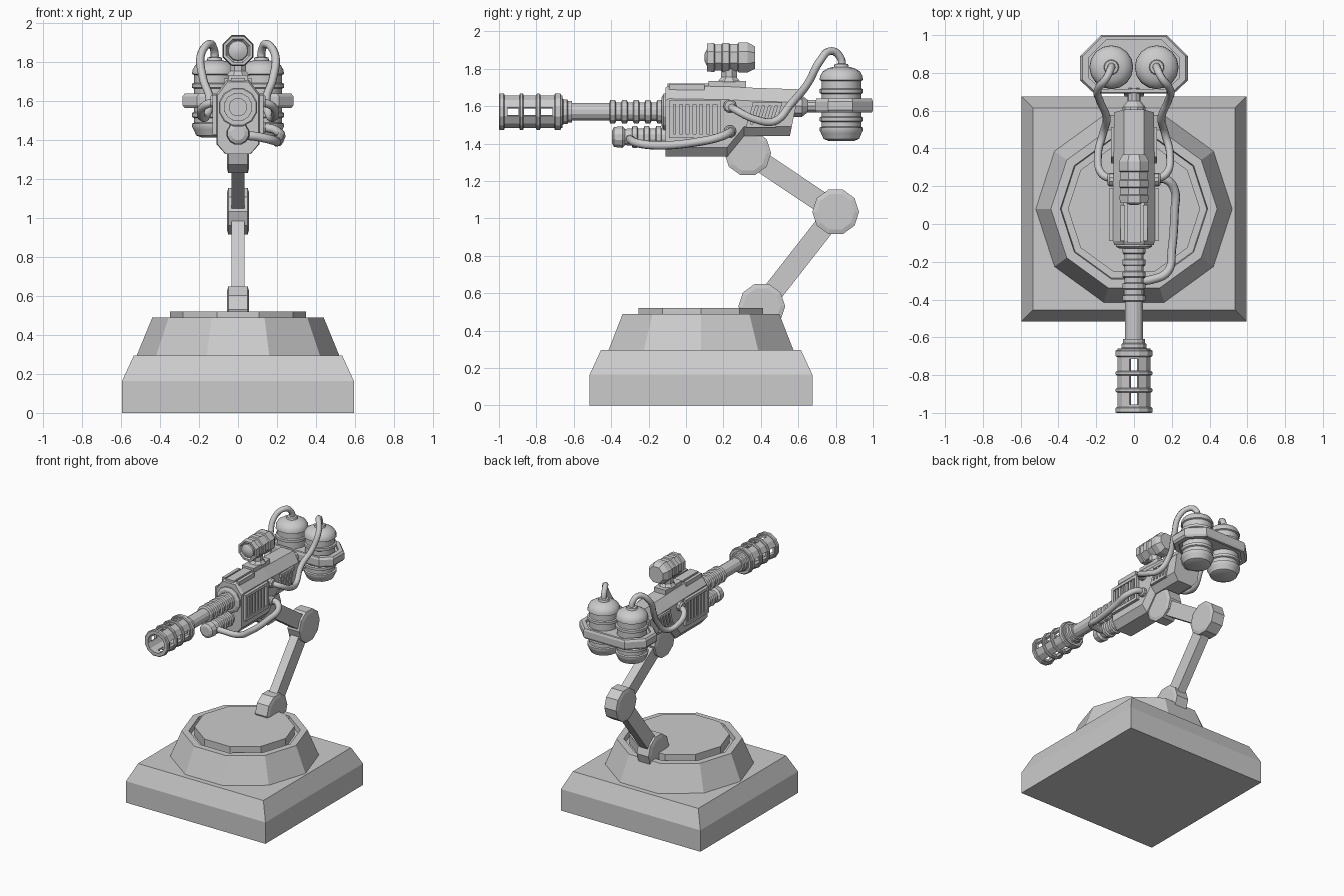
import bpy, bmesh, math
from mathutils import Vector

if "Cube" in bpy.data.objects:
    bpy.data.objects.remove(bpy.data.objects["Cube"])


def finish(name, bm, smooth=False):
    bmesh.ops.recalc_face_normals(bm, faces=bm.faces)
    me = bpy.data.meshes.new(name)
    bm.to_mesh(me)
    bm.free()
    ob = bpy.data.objects.new(name, me)
    bpy.context.collection.objects.link(ob)
    if smooth:
        bpy.ops.object.select_all(action='DESELECT')
        ob.select_set(True)
        bpy.context.view_layer.objects.active = ob
        bpy.ops.object.shade_smooth_by_angle(angle=math.radians(35))
    return ob


def loft(name, rings, cap=True, closed=False, smooth=False, skip=None):
    """Skin a list of equal-length point rings."""
    bm = bmesh.new()
    vs = [[bm.verts.new(p) for p in r] for r in rings]
    n = len(vs[0])
    for i in range(len(vs) if closed else len(vs) - 1):
        a, b = vs[i], vs[(i + 1) % len(vs)]
        for j in range(n):
            if not (skip and skip(i, j)):
                k = (j + 1) % n
                bm.faces.new((a[j], a[k], b[k], b[j]))
    if cap and not closed:
        bm.faces.new(vs[0])
        bm.faces.new(vs[-1])
    return finish(name, bm, smooth)


def lathe(name, profile, n, origin, axis, half=False, **kw):
    """Profile of (distance along axis, radius) turned about an axis."""
    rings = []
    for t, r in profile:
        ring = []
        for j in range(n):
            a = 2 * math.pi * (j + (0.5 if half else 0)) / n
            c, s = r * math.cos(a), r * math.sin(a)
            p = {'x': (t, c, s), 'y': (c, t, s), 'z': (c, s, t)}[axis]
            ring.append(Vector(origin) + Vector(p))
        rings.append(ring)
    return loft(name, rings, **kw)


def box(name, x, y, z, shear=0.0):
    """Box from ranges; shear slides the top along y."""
    def ring(zz, d):
        return [(x[0], y[0] + d, zz), (x[1], y[0] + d, zz), (x[1], y[1] + d, zz), (x[0], y[1] + d, zz)]
    return loft(name, [ring(z[0], 0), ring(z[1], shear)])


def hose(name, pts, r):
    cu = bpy.data.curves.new(name, 'CURVE')
    cu.dimensions = '3D'
    cu.bevel_depth, cu.bevel_resolution, cu.resolution_u = r, 2, 6
    cu.use_fill_caps = True
    sp = cu.splines.new('BEZIER')
    sp.bezier_points.add(len(pts) - 1)
    for b, p in zip(sp.bezier_points, pts):
        b.co = p
        b.handle_left_type = b.handle_right_type = 'AUTO'
    tmp = bpy.data.objects.new(name + "_path", cu)
    bpy.context.collection.objects.link(tmp)
    me = bpy.data.meshes.new_from_object(tmp.evaluated_get(bpy.context.evaluated_depsgraph_get()))
    bpy.data.objects.remove(tmp)
    for p in me.polygons:
        p.use_smooth = True
    bpy.context.collection.objects.link(bpy.data.objects.new(name, me))


# Base: bevelled square plinth and ten-sided turntable
CY = 0.08
def square(h, z):
    return [(-h, CY - h, z), (h, CY - h, z), (h, CY + h, z), (-h, CY + h, z)]
loft("plinth", [square(0.595, 0), square(0.595, 0.165), square(0.535, 0.295)])
lathe("turntable", [(0.29, 0.522), (0.49, 0.44), (0.49, 0.39), (0.45, 0.385), (0.45, 0.35), (0.52, 0.35)],
      10, (0, CY, 0), 'z')

# Arm: three pivot joints and two links
joints = [("base_joint", 0.405, 0.53), ("elbow_joint", 0.80, 1.035), ("gun_joint", 0.33, 1.35)]
for name, y, z in joints:
    lathe(name, [(-0.057, 0.10), (-0.05, 0.125), (0.05, 0.125), (0.057, 0.10)], 10, (0, y, z), 'x')
for i, name in enumerate(("lower_link", "upper_link")):
    a, b = Vector((0, *joints[i][1:])), Vector((0, *joints[i + 1][1:]))
    d = (b - a).normalized()
    side, wide = Vector((0.034, 0, 0)), Vector((0, -d.z, d.y)) * 0.055
    loft(name, [[p - side - wide, p + side - wide, p + side + wide, p - side + wide] for p in (a, b)])

# Gun body: octagonal section, stepped belly and raked back
def section(w, zb, zt, yb, yt):
    pts = [(-0.6 * w, zb), (0.6 * w, zb), (w, zb + 0.05), (w, zt - 0.07),
           (0.5 * w, zt), (-0.5 * w, zt), (-w, zt - 0.07), (-w, zb + 0.05)]
    return [(x, yb + (yt - yb) * (z - zb) / (zt - zb), z) for x, z in pts]
loft("gun_body", [section(0.105, 1.33, 1.70, -0.11, -0.11), section(0.11, 1.33, 1.71, -0.09, -0.09),
                  section(0.11, 1.33, 1.705, 0.22, 0.22), section(0.108, 1.44, 1.70, 0.31, 0.31),
                  section(0.105, 1.44, 1.69, 0.555, 0.605)])
lathe("front_collar", [(-0.13, 0.08), (-0.12, 0.1), (-0.08, 0.1)], 12, (0, 0, 1.57), 'y', half=True)
box("top_ridge", (-0.035, 0.035), (-0.10, 0.12), (1.69, 1.72))
for x in (-0.06, 0.06):
    box("top_rail", (x - 0.012, x + 0.012), (-0.09, 0.10), (1.67, 1.718))

# Side panels: framed vents with slats on both sides
for s in (-1, 1):
    def sx(a, b):
        return (a * s, b * s) if s > 0 else (-b, -a)
    for y in (-0.09, 0.165):
        box("vent_post", sx(0.10, 0.132), (y, y + 0.022), (1.43, 1.63))
    for z in (1.43, 1.608):
        box("vent_rail", sx(0.10, 0.132), (-0.08, 0.18), (z, z + 0.022))
    for i in range(6):
        y = -0.055 + i * 0.036
        box("vent_slat", sx(0.10, 0.125), (y, y + 0.02), (1.445, 1.615))
    for z in (1.485, 1.60):
        box("rear_vent_rail", sx(0.09, 0.122), (0.32 + (z - 1.485) * 0.3, 0.48 + (z - 1.485) * 0.3), (z, z + 0.02))
    for i in range(5):
        y = 0.32 + i * 0.034
        box("rear_vent_slat", sx(0.09, 0.118), (y, y + 0.02), (1.49, 1.61), 0.036)
    lathe("hose_port", [(0.09 * s, 0.036), (0.13 * s, 0.036), (0.14 * s, 0.028)], 10, (0, 0.235, 1.60), 'x')
lathe("lower_hose_port", [(0.09, 0.034), (0.13, 0.034), (0.14, 0.026)], 10, (0, 0.235, 1.465), 'x')

# Barrel with ribbed sleeve and collar
AX = (0, 0, 1.57)
lathe("barrel", [(-0.68, 0.048), (-0.09, 0.048)], 12, AX, 'y', half=True)
def ribs(start, step, count, low, high, width):
    prof = []
    for i in range(count):
        y = start + i * step
        prof += [(y, low), (y + 0.005, high), (y + width - 0.005, high), (y + width, low)]
    return prof
lathe("barrel_sleeve", ribs(-0.41, 0.063, 5, 0.052, 0.064, 0.036) + [(-0.09, 0.052)], 12, AX, 'y', half=True)
lathe("muzzle_collar", [(-0.67, 0.09), (-0.655, 0.068), (-0.635, 0.068), (-0.63, 0.06), (-0.61, 0.06)],
      12, AX, 'y', half=True)

# Muzzle cage: slotted tube with rings
ys = [-1.0, -0.955, -0.895, -0.865, -0.805, -0.775, -0.715, -0.66]
cage = lathe("muzzle_cage", [(y, 0.09) for y in ys], 12, AX, 'y', half=True, cap=False,
             skip=lambda i, j: i in (1, 3, 5) and j in (2, 5, 8, 11))
mod = cage.modifiers.new("wall", 'SOLIDIFY')
mod.thickness, mod.offset = 0.018, -1
for y, w in ((-0.985, 0.015), (-0.88, 0.011), (-0.79, 0.011), (-0.685, 0.018)):
    lathe("muzzle_ring", [(y - w, 0.08), (y - w, 0.096), (y - w + 0.005, 0.102),
                          (y + w - 0.005, 0.102), (y + w, 0.096), (y + w, 0.08)], 12, AX, 'y', half=True, closed=True)

# Fuel tube under the barrel
lathe("under_tube", [(-0.395, 0.035), (-0.385, 0.055), (-0.34, 0.06), (-0.325, 0.045)]
      + ribs(-0.29, 0.063, 3, 0.048, 0.06, 0.034) + [(-0.09, 0.048)], 12, (0, 0, 1.435), 'y', half=True)
hose("under_hose", [(0.03, -0.30, 1.425), (0.09, -0.295, 1.42), (0.18, -0.25, 1.40), (0.20, -0.14, 1.39),
                    (0.215, 0.07, 1.41), (0.215, 0.18, 1.435), (0.17, 0.235, 1.46), (0.10, 0.235, 1.465)], 0.023)

# Scope on its mount
lathe("scope", [(0.125, 0.055), (0.112, 0.066), (0.112, 0.08), (0.15, 0.084), (0.155, 0.076), (0.19, 0.076),
                (0.195, 0.084), (0.23, 0.084), (0.235, 0.077), (0.275, 0.077), (0.28, 0.086), (0.33, 0.086),
                (0.368, 0.065)], 8, (0, 0, 1.86), 'y', half=True)
lathe("scope_lens", [(0.10, 0.02), (0.115, 0.05), (0.13, 0.055)], 12, (0, 0, 1.86), 'y', smooth=True)
box("scope_foot", (-0.05, 0.05), (0.12, 0.32), (1.69, 1.735))
lathe("scope_post", [(1.73, 0.065), (1.755, 0.045), (1.80, 0.045)], 8, (0, 0.23, 0), 'z', half=True)

# Tank bracket: chamfered frame around a thinner plate, plus rear connector
half = [(0.175, 1.0), (0.285, 0.89), (0.285, 0.76), (0.21, 0.69)]
outline = half + [(-x, y) for x, y in reversed(half)]
def inset(k, z):
    return [(x * k, 0.845 + (y - 0.845) * k, z) for x, y in outline]
loft("bracket_frame", [inset(k, z) for k, z in
                       ((0.96, 1.565), (1, 1.58), (1, 1.625), (0.96, 1.64), (0.84, 1.64), (0.84, 1.565))], closed=True)
loft("bracket_plate", [inset(0.87, 1.58), inset(0.87, 1.62)])
lathe("rear_connector", [(0.57, 0.06), (0.62, 0.06), (0.65, 0.035), (0.72, 0.035)], 10, (0, 0, 1.60), 'y')

# Twin tanks and their feed hoses
for s in (-1, 1):
    side = "right" if s > 0 else "left"
    lathe(side + "_tank", [(1.415, 0.07), (1.425, 0.095), (1.455, 0.108), (1.47, 0.116), (1.485, 0.116), (1.49, 0.106),
                           (1.515, 0.106), (1.52, 0.116), (1.54, 0.116), (1.545, 0.106), (1.665, 0.106),
                           (1.67, 0.116), (1.69, 0.116), (1.695, 0.106), (1.735, 0.106), (1.74, 0.116),
                           (1.76, 0.114), (1.785, 0.10), (1.803, 0.07), (1.81, 0.04), (1.825, 0.036), (1.828, 0.02)],
          16, (0.12 * s, 0.83, 0), 'z', smooth=True)
    path = [(0.12, 0.835, 1.80), (0.122, 0.825, 1.86), (0.145, 0.775, 1.895), (0.19, 0.715, 1.84), (0.18, 0.65, 1.72),
            (0.145, 0.56, 1.61), (0.165, 0.475, 1.52), (0.19, 0.37, 1.53), (0.17, 0.265, 1.58), (0.10, 0.235, 1.60)]
    hose(side + "_feed_hose", [(x * s, y, z) for x, y, z in path], 0.021)
